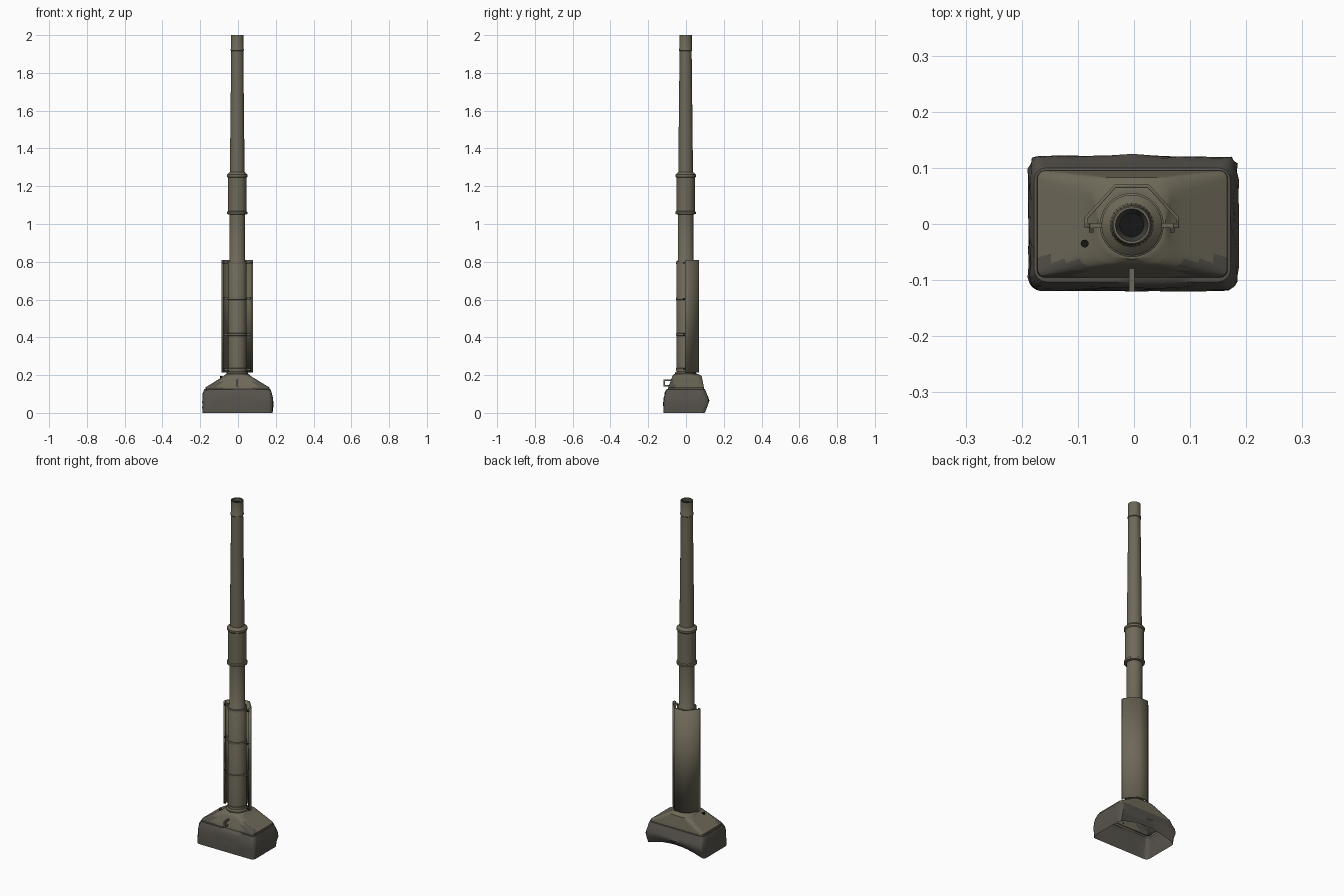
import bpy, bmesh, math, random
from mathutils import Vector

random.seed(4)
cube = bpy.data.objects.get("Cube")
if cube:
    bpy.data.objects.remove(cube, do_unlink=True)

CX, CY = -0.004, -0.002   # barrel axis


def material(name, rgb):
    m = bpy.data.materials.new(name)
    m.use_nodes = True
    m.diffuse_color = (*rgb, 1)
    m.node_tree.nodes["Principled BSDF"].inputs["Base Color"].default_value = (*rgb, 1)
    return m


olive = material("olive paint", (0.155, 0.14, 0.098))
canvas = material("grey canvas", (0.095, 0.087, 0.073))
steel = material("dark steel", (0.05, 0.05, 0.045))
black = material("bore black", (0.008, 0.008, 0.008))


def finish(bm, name, mats, angle=35):
    mesh = bpy.data.meshes.new(name)
    bm.to_mesh(mesh)
    bm.free()
    ob = bpy.data.objects.new(name, mesh)
    bpy.context.collection.objects.link(ob)
    for m in mats:
        mesh.materials.append(m)
    bpy.ops.object.select_all(action='DESELECT')
    ob.select_set(True)
    bpy.context.view_layer.objects.active = ob
    bpy.ops.object.shade_smooth_by_angle(angle=math.radians(angle))
    return ob


def loft(bm, rings):
    """Skin a list of closed rings with quads, facing outward when rings rise."""
    rows = [[bm.verts.new(p) for p in ring] for ring in rings]
    n = len(rows[0])
    for a, b in zip(rows, rows[1:]):
        for i in range(n):
            j = (i + 1) % n
            bm.faces.new((a[i], a[j], b[j], b[i]))
    return rows


def turned(name, profile, mats, n=32):
    bm = bmesh.new()
    rings = [[(CX + r * math.cos(math.tau * i / n), CY + r * math.sin(math.tau * i / n), z)
              for i in range(n)] for r, z in profile]
    return bm, loft(bm, rings)


def box(name, centre, size, mat):
    bm = bmesh.new()
    bmesh.ops.create_cube(bm, size=1)
    for v in bm.verts:
        v.co = Vector(centre) + Vector([a * b for a, b in zip(v.co, size)])
    return finish(bm, name, [mat])


def rounded_rect(x0, x1, y0, y1, r, z, edge=8, corner=4):
    """Counter-clockwise rectangle with round corners and divided sides."""
    pts = []
    centres = [(x1 - r, y1 - r), (x0 + r, y1 - r), (x0 + r, y0 + r), (x1 - r, y0 + r)]
    for k, (cx, cy) in enumerate(centres):
        for i in range(corner + 1):
            a = math.pi / 2 * (k + i / corner)
            pts.append(Vector((cx + r * math.cos(a), cy + r * math.sin(a), z)))
        nx, ny = centres[(k + 1) % 4]
        a = math.pi / 2 * (k + 1)
        end = Vector((nx + r * math.cos(a), ny + r * math.sin(a), z))
        start = pts[-1].copy()
        pts += [start.lerp(end, i / edge) for i in range(1, edge)]
    return pts


# Barrel: stepped tube with sleeve, collars and muzzle
barrel_profile = [
    (0.057, 0.195), (0.057, 0.212), (0.048, 0.218), (0.048, 0.80), (0.041, 0.81),
    (0.041, 1.05), (0.054, 1.053), (0.054, 1.064), (0.049, 1.068), (0.049, 1.245),
    (0.054, 1.25), (0.054, 1.261), (0.045, 1.27), (0.039, 1.275), (0.032, 1.915),
    (0.035, 1.918), (0.035, 1.926), (0.033, 1.93), (0.033, 2.0), (0.029, 2.0),
    (0.021, 1.985), (0.021, 1.90)]
bm, rows = turned("barrel", barrel_profile, [olive])
bm.faces.new(rows[-1])
for f in bm.faces:
    c = f.calc_center_median()
    r = math.hypot(c.x - CX, c.y - CY)
    if c.z > 1.89 and r < 0.022:
        f.material_index = 2
    elif c.z > 1.98 and r < 0.0305:
        f.material_index = 1
finish(bm, "barrel", [olive, steel, black])

# Clamp bands around the shielded tube, with cross bars and bolts
for z in (0.23, 0.415, 0.605, 0.795):
    bm, _ = turned("clamp_band", [(0.046, z - 0.007), (0.0515, z - 0.006),
                                  (0.0515, z + 0.006), (0.046, z + 0.007)], [olive])
    finish(bm, "clamp_band", [olive])
    for s in (-1, 1):
        box("clamp_bar", (CX + s * 0.064, CY, z), (0.036, 0.008, 0.01), olive)
        box("clamp_bolt", (CX + s * 0.072, CY - 0.007, z), (0.008, 0.012, 0.008), steel)

# Thermal shield: folded sheet behind the tube
half = [(0.074, -0.006), (0.084, -0.006), (0.084, 0.012), (0.031, 0.07)]
outline = half + [(-x, y) for x, y in reversed(half)]
bm = bmesh.new()
low, high = [[bm.verts.new((CX + x, y, z)) for x, y in outline] for z in (0.215, 0.81)]
for i in range(len(outline) - 1):
    bm.faces.new((low[i], low[i + 1], high[i + 1], high[i]))
shield = finish(bm, "thermal_shield", [olive], 20)
mod = shield.modifiers.new("thickness", 'SOLIDIFY')
mod.thickness = 0.006

# Mantlet: armoured hood tapering up to the barrel
keys = [rounded_rect(-0.174, 0.168, -0.097, 0.096, 0.014, 0.115),
        rounded_rect(-0.172, 0.166, -0.094, 0.095, 0.014, 0.135),
        rounded_rect(-0.075, 0.067, -0.072, 0.083, 0.03, 0.195),
        rounded_rect(-0.064, 0.056, -0.062, 0.065, 0.055, 0.206),
        rounded_rect(-0.045, 0.037, -0.043, 0.039, 0.04, 0.207)]
rings = [keys[0]]
for a, b in zip(keys, keys[1:]):
    rings += [[p.lerp(q, t / 4) for p, q in zip(a, b)] for t in range(1, 5)]
bm = bmesh.new()
loft(bm, rings)
for f in bm.faces:
    c = f.calc_center_median()
    if c.y < -0.062 and abs(c.x - CX) > 0.095 and c.z < 0.18:
        f.material_index = 1
finish(bm, "mantlet", [olive, canvas], 30)

# Canvas cover: creased open skirt, its rear hem arched upward
levels = [(-0.188, 0.183, -0.119, 0.102, 0.0), (-0.187, 0.184, -0.118, 0.113, 0.03),
          (-0.187, 0.185, -0.118, 0.122, 0.055), (-0.186, 0.182, -0.116, 0.118, 0.08),
          (-0.184, 0.177, -0.112, 0.106, 0.105), (-0.178, 0.172, -0.103, 0.1, 0.125),
          (-0.170, 0.164, -0.092, 0.093, 0.127)]
rings = []
for k, (x0, x1, y0, y1, z) in enumerate(levels):
    ring = rounded_rect(x0, x1, y0, y1, 0.022, z)
    for p in ring:
        if 0 < k < 5:
            p.x += random.uniform(-0.003, 0.003)
            p.y += random.uniform(-0.003, 0.003)
        if p.y > 0.05:
            arch = max(0, 1 - (p.x / 0.18) ** 2) * 0.035
            p.z += arch * max(0, 1 - z / 0.08)
    rings.append(ring)
bm = bmesh.new()
loft(bm, rings)
finish(bm, "canvas_cover", [canvas], 50)

# Lifting handle on the front of the mantlet
box("handle_top", (CX, -0.098, 0.172), (0.009, 0.04, 0.008), olive)
box("handle_grip", (CX, -0.116, 0.157), (0.009, 0.008, 0.034), olive)
box("handle_foot", (CX, -0.104, 0.144), (0.009, 0.03, 0.008), olive)

# Sight port in the right slope of the mantlet
bm = bmesh.new()
bmesh.ops.create_cone(bm, cap_ends=True, segments=12, radius1=0.007, radius2=0.007, depth=0.012)
for v in bm.verts:
    v.co += Vector((-0.088, -0.035, 0.188))
finish(bm, "sight_port", [black])
